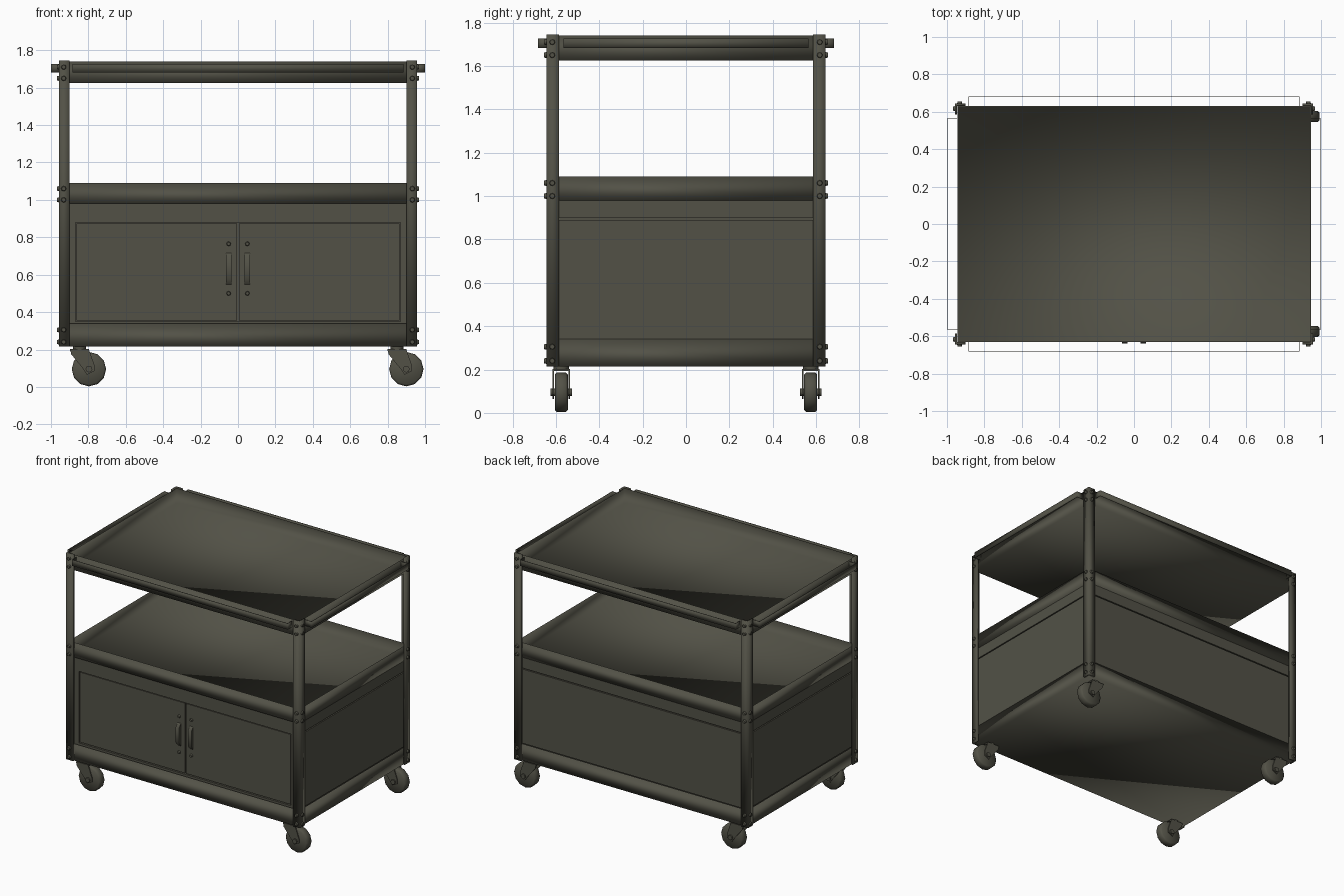
import bpy, bmesh, math
from mathutils import Vector, Matrix

cube = bpy.data.objects.get("Cube")
if cube:
    bpy.data.objects.remove(cube, do_unlink=True)

metal = bpy.data.materials.new("olive_grey_metal")
metal.use_nodes = True
colour = (0.085, 0.083, 0.062, 1)
metal.diffuse_color = colour
metal.node_tree.nodes["Principled BSDF"].inputs["Base Color"].default_value = colour


def finish(name, bm, angle=0):
    bmesh.ops.recalc_face_normals(bm, faces=bm.faces)
    mesh = bpy.data.meshes.new(name)
    bm.to_mesh(mesh)
    bm.free()
    mesh.materials.append(metal)
    ob = bpy.data.objects.new(name, mesh)
    bpy.context.collection.objects.link(ob)
    if angle:
        bpy.ops.object.select_all(action='DESELECT')
        ob.select_set(True)
        bpy.context.view_layer.objects.active = ob
        bpy.ops.object.shade_smooth_by_angle(angle=math.radians(angle))
    return ob


def box(bm, lo, hi):
    lo, hi = Vector(lo), Vector(hi)
    m = Matrix.Translation((lo + hi) / 2) @ Matrix.Diagonal((*(hi - lo), 1))
    return bmesh.ops.create_cube(bm, size=1, matrix=m)["verts"]


def rod(bm, centre, axis, radius, depth, sides=8, tip=None):
    turn = Vector(axis).to_track_quat('Z', 'Y').to_matrix().to_4x4()
    bmesh.ops.create_cone(bm, cap_ends=True, segments=sides, radius1=radius,
                          radius2=radius if tip is None else tip, depth=depth,
                          matrix=Matrix.Translation(centre) @ turn)


def prism(bm, points, push):
    face = bm.faces.new([bm.verts.new(p) for p in points])
    new = bmesh.ops.extrude_face_region(bm, geom=[face])["geom"]
    bmesh.ops.translate(bm, vec=push, verts=[v for v in new if isinstance(v, bmesh.types.BMVert)])


# Shelves as open sheet-metal trays, shaded smooth across their folds
for name, z0, z1 in (("bottom_shelf", 0.215, 0.34), ("middle_shelf", 0.98, 1.09), ("top_shelf", 1.625, 1.74)):
    bm = bmesh.new()
    box(bm, (-0.945, -0.63, z0), (0.945, 0.63, z1))
    bm.normal_update()
    top = [f for f in bm.faces if f.normal.z > 0.9]
    bmesh.ops.inset_region(bm, faces=top, thickness=0.008)
    bmesh.ops.translate(bm, vec=(0, 0, z0 + 0.01 - z1), verts=top[0].verts)
    finish(name, bm, 180)

# Cabinet body with a recessed door opening
bm = bmesh.new()
box(bm, (-0.93, -0.60, 0.23), (0.93, 0.615, 0.982))
box(bm, (-0.93, -0.62, 0.23), (-0.87, -0.60, 0.982))
box(bm, (0.87, -0.62, 0.23), (0.93, -0.60, 0.982))
box(bm, (-0.87, -0.62, 0.88), (0.87, -0.60, 0.982))
box(bm, (-0.87, -0.62, 0.23), (0.87, -0.60, 0.35))
finish("cabinet_body", bm)

# Side and back panels, leaving a narrow seam under the upper rail
bm = bmesh.new()
for z0, z1 in ((0.341, 0.89), (0.898, 0.979)):
    for s in (-1, 1):
        x = sorted((s * 0.925, s * 0.94))
        box(bm, (x[0], -0.615, z0), (x[1], 0.615, z1))
    box(bm, (-0.925, 0.61, z0), (0.925, 0.625, z1))
finish("outer_panels", bm)

# Doors with handles and their bolts
for s, side in ((1, "left"), (-1, "right")):
    bm = bmesh.new()
    x = sorted((s * 0.005, s * 0.863))
    box(bm, (x[0], -0.616, 0.356), (x[1], -0.598, 0.874))
    finish(side + "_door", bm)

    bm = bmesh.new()
    outline = [(-0.613, 0.545), (-0.638, 0.575), (-0.638, 0.69), (-0.613, 0.72)]
    prism(bm, [(s * 0.05 - 0.014, y, z) for y, z in outline], (0.028, 0, 0))
    for z in (0.50, 0.765):
        rod(bm, (s * 0.05, -0.62, z), (0, -1, 0), 0.013, 0.016, tip=0.009)
    finish(side + "_door_handle", bm, 50)

# Corner posts of angle section, bolted on both flanges
for sx, side in ((1, "left"), (-1, "right")):
    for sy, end in ((-1, "front"), (1, "back")):
        bm = bmesh.new()
        X, Y, w, t = 0.958, 0.643, 0.058, 0.012
        section = [(X, Y), (X - w, Y), (X - w, Y - t), (X - t, Y - t), (X - t, Y - w), (X, Y - w)]
        prism(bm, [(sx * x, sy * y, 0.215) for x, y in section], (0, 0, 1.53))
        finish(f"{end}_{side}_post", bm, 180)

        bm = bmesh.new()
        for z in (0.24, 0.305, 1.0, 1.06, 1.65, 1.71):
            rod(bm, (sx * 0.932, sy * 0.645, z), (0, sy, 0), 0.016, 0.02, tip=0.011)
            rod(bm, (sx * 0.957, sy * 0.617, z), (sx, 0, 0), 0.016, 0.02, tip=0.011)
        finish(f"{end}_{side}_bolts", bm, 50)

# Thin strip rails around the top shelf
for name, half, inner, outer, angle in (("front_rail", 0.885, 0.63, 0.682, 0), ("left_rail", 0.565, 0.945, 1.0, 90),
                                        ("back_rail", 0.885, 0.63, 0.682, 180), ("right_rail", 0.565, 0.945, 1.0, 270)):
    bm = bmesh.new()
    t = 0.004
    path = [(-half, -inner), (-half, -outer), (half, -outer), (half, -inner)]
    inside = [(half - t, -inner), (half - t, t - outer), (t - half, t - outer), (t - half, -inner)]
    prism(bm, [(x, y, 1.682) for x, y in path + inside], (0, 0, 0.045))
    bmesh.ops.rotate(bm, verts=bm.verts, matrix=Matrix.Rotation(math.radians(angle), 3, 'Z'))
    finish(name, bm, 180)

# Swivel casters, all trailing the same way
for sx, side in ((1, "left"), (-1, "right")):
    for sy, end in ((-1, "front"), (1, "back")):
        hub = Vector((0.90 if sx > 0 else -0.797, sy * 0.575, 0.095))
        bm = bmesh.new()
        rod(bm, hub, (0, 1, 0), 0.092, 0.06, 12)
        rims = [e for e in bm.edges if abs(e.verts[0].co.y - e.verts[1].co.y) < 0.001]
        bmesh.ops.bevel(bm, geom=rims, offset=0.01, segments=1, affect='EDGES')
        finish(f"{end}_{side}_wheel", bm, 50)

        bm = bmesh.new()
        rod(bm, hub, (0, 1, 0), 0.018, 0.10)
        for s in (-1, 1):
            arm = [(0.03, -0.01), (0.03, 0.02), (0.0, 0.105), (-0.10, 0.105), (-0.095, 0.08), (-0.03, 0.0), (-0.01, -0.03)]
            prism(bm, [hub + Vector((x, s * 0.037 - 0.003, z)) for x, z in arm], (0, 0.006, 0))
        box(bm, hub + Vector((-0.10, -0.04, 0.098)), hub + Vector((0, 0.04, 0.108)))
        rod(bm, hub + Vector((-0.05, 0, 0.113)), (0, 0, 1), 0.035, 0.02, 12)
        finish(f"{end}_{side}_fork", bm, 50)
